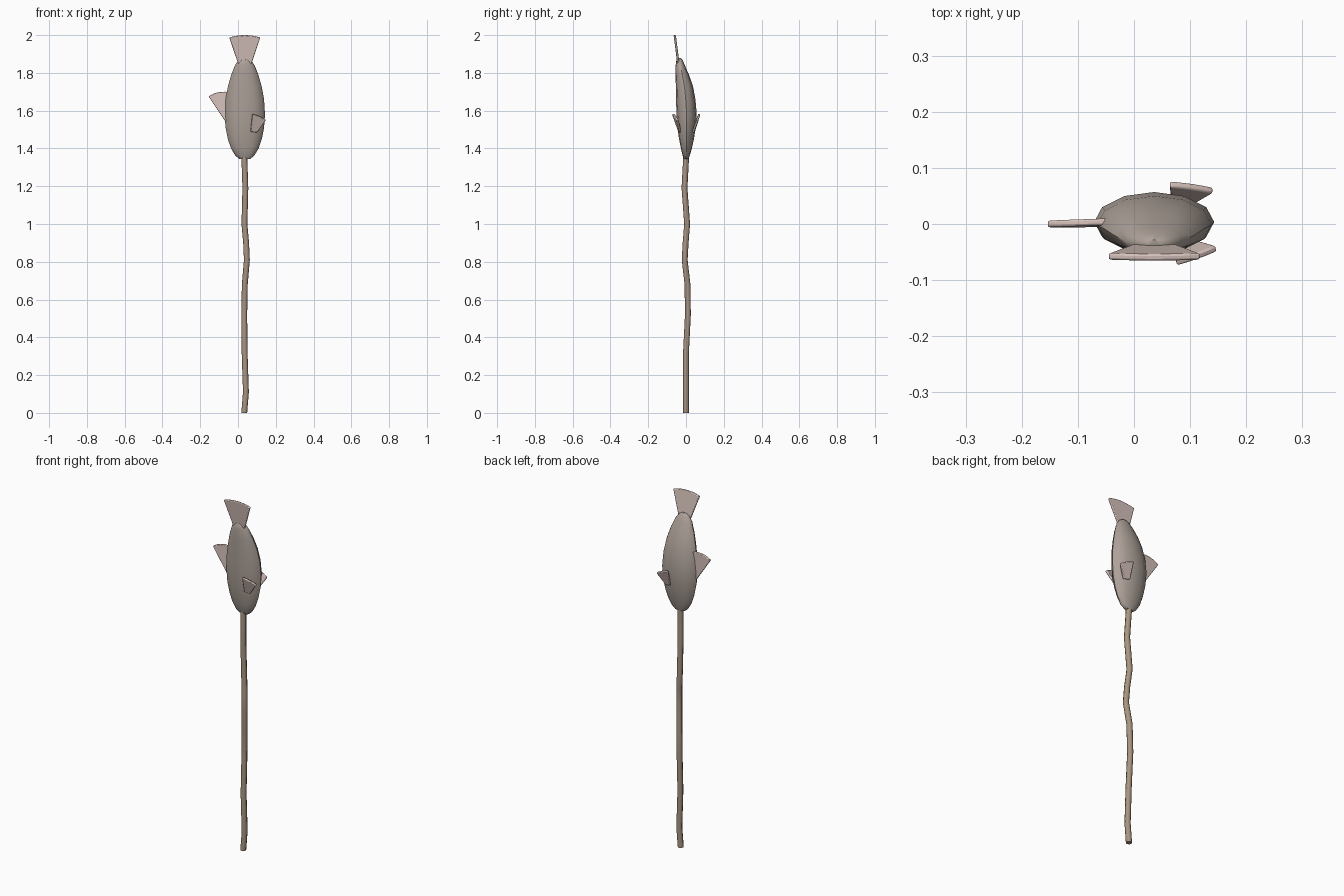
import bpy, bmesh, math
from mathutils import Vector

if "Cube" in bpy.data.objects:
    bpy.data.objects.remove(bpy.data.objects["Cube"])


def material(name, rgb):
    m = bpy.data.materials.new(name)
    m.diffuse_color = (*rgb, 1)
    m.use_nodes = True
    m.node_tree.nodes["Principled BSDF"].inputs["Base Color"].default_value = m.diffuse_color
    return m


SKIN = material("skin", (0.42, 0.36, 0.32))
FIN = material("fin", (0.68, 0.54, 0.50))
WOOD = material("wood", (0.40, 0.30, 0.22))


def make_object(name, bm, mat, angle=50):
    bmesh.ops.recalc_face_normals(bm, faces=bm.faces)
    me = bpy.data.meshes.new(name)
    bm.to_mesh(me)
    bm.free()
    me.materials.append(mat)
    ob = bpy.data.objects.new(name, me)
    bpy.context.collection.objects.link(ob)
    bpy.ops.object.select_all(action='DESELECT')
    ob.select_set(True)
    bpy.context.view_layer.objects.active = ob
    bpy.ops.object.shade_smooth_by_angle(angle=math.radians(angle))
    return ob


def loft(name, rings, sides, mat):
    """Rings of (x, y, z, half width, half depth) joined into a capped tube."""
    bm = bmesh.new()
    loops = []
    for x, y, z, w, d in rings:
        loops.append([bm.verts.new((x + w * math.cos(t), y + d * math.sin(t), z))
                      for t in (2 * math.pi * i / sides for i in range(sides))])
    for a, b in zip(loops, loops[1:]):
        for i in range(sides):
            j = (i + 1) % sides
            bm.faces.new((a[i], a[j], b[j], b[i]))
    bm.faces.new(loops[0])
    bm.faces.new(loops[-1])
    return make_object(name, bm, mat)


def fan(name, root_a, root_b, tip_a, tip_b, bulge, thick):
    """Fan-shaped fin with a curved outer edge and rounded rim."""
    ra, rb, ta, tb = map(Vector, (root_a, root_b, tip_a, tip_b))
    out = ((ta + tb) - (ra + rb)).normalized()
    normal = (tb - ta).cross(out).normalized() * thick / 2
    n = 6
    outline = [ra, rb]
    for i in range(n + 1):
        s = i / n
        outline.append(tb.lerp(ta, s) + out * bulge * 4 * s * (1 - s))
    bm = bmesh.new()
    front = [bm.verts.new(p + normal) for p in outline]
    back = [bm.verts.new(p - normal) for p in outline]
    bm.faces.new(front)
    bm.faces.new(back[::-1])
    for i in range(len(outline)):
        j = (i + 1) % len(outline)
        bm.faces.new((front[i], back[i], back[j], front[j]))
    ob = make_object(name, bm, FIN, 40)
    bev = ob.modifiers.new("rim", 'BEVEL')
    bev.width = thick * 0.3
    bev.segments = 2
    bev.limit_method = 'ANGLE'
    bev.angle_limit = math.radians(60)
    return ob


# wavy stick
path = [(0.033, 0.0, 0.0), (0.042, 0.0, 0.11), (0.035, 0.0, 0.32),
        (0.033, 0.01, 0.52), (0.036, 0.008, 0.68), (0.047, -0.007, 0.81),
        (0.043, -0.002, 0.90), (0.034, 0.006, 1.0), (0.039, -0.008, 1.19),
        (0.034, 0.0, 1.34), (0.034, 0.0, 1.42)]
loft("stick", [(x, y, z, 0.0155, 0.0155) for x, y, z in path], 8, WOOD)

# body: z, half width, lowest y, highest y
profile = [(1.345, 0.030, -0.010, 0.014), (1.362, 0.050, -0.018, 0.020),
           (1.40, 0.073, -0.027, 0.031), (1.45, 0.090, -0.037, 0.042),
           (1.51, 0.102, -0.045, 0.051), (1.58, 0.107, -0.050, 0.057),
           (1.66, 0.102, -0.053, 0.050), (1.73, 0.089, -0.054, 0.037),
           (1.79, 0.072, -0.055, 0.016), (1.84, 0.052, -0.055, -0.006),
           (1.868, 0.033, -0.051, -0.018), (1.88, 0.012, -0.042, -0.028)]
loft("body", [(0.036, (a + b) / 2, z, w, (b - a) / 2) for z, w, a, b in profile], 12, SKIN)

# tail, back fin and the two side fins
fan("tail_fin", (0.017, -0.034, 1.80), (0.055, -0.034, 1.80),
    (-0.046, -0.058, 1.987), (0.118, -0.058, 1.987), 0.013, 0.012)
fan("back_fin", (-0.045, 0.0, 1.51), (-0.01, 0.004, 1.56),
    (-0.155, 0.0, 1.675), (-0.045, 0.004, 1.698), 0.012, 0.012)
fan("side_fin_front", (0.066, -0.036, 1.49), (0.100, -0.030, 1.485),
    (0.076, -0.069, 1.583), (0.147, -0.044, 1.55), 0.004, 0.012)
fan("side_fin_rear", (0.066, 0.042, 1.49), (0.100, 0.036, 1.485),
    (0.064, 0.071, 1.583), (0.141, 0.060, 1.55), 0.004, 0.012)
